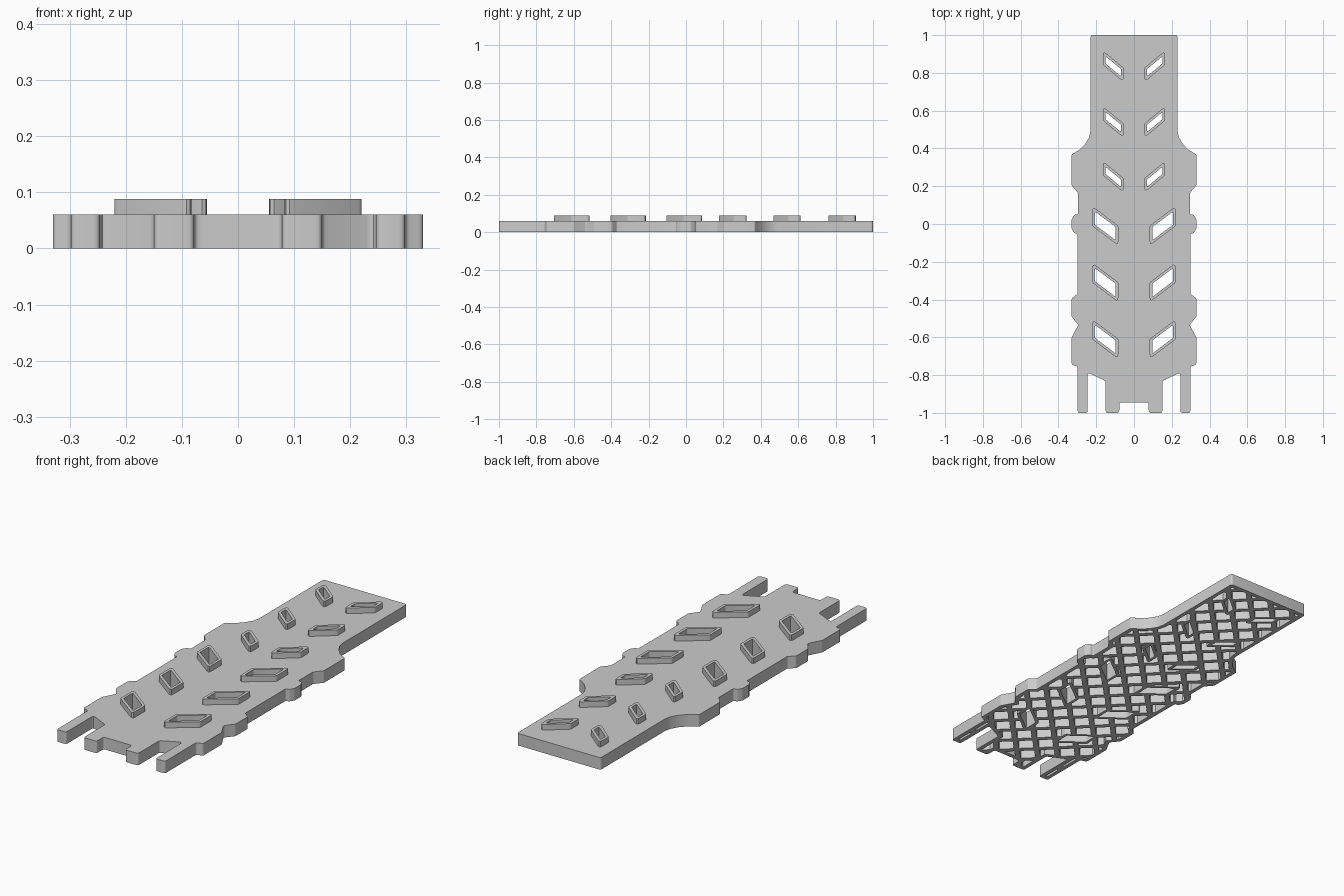
import bpy, bmesh, math
from mathutils import Vector

if "Cube" in bpy.data.objects:
    bpy.data.objects.remove(bpy.data.objects["Cube"])

THICK, COLLAR_TOP, POCKET_TOP = 0.06, 0.088, 0.046
RIM, PITCH, RIB = 0.02, 0.095, 0.025


def signed_area(pts):
    return sum(a.x * b.y - b.x * a.y for a, b in zip(pts, pts[1:] + pts[:1])) / 2


def inset(pts, d):
    """Mitred inward offset of a counter-clockwise loop."""
    out = []
    for i, p in enumerate(pts):
        a = (p - pts[i - 1]).normalized()
        b = (pts[(i + 1) % len(pts)] - p).normalized()
        na, nb = Vector((-a.y, a.x)), Vector((-b.y, b.x))
        out.append(p + (na + nb) * d / (1 + na.dot(nb)))
    return out


def fillet(pts, radius, steps=4):
    """Round every noticeable corner of a loop."""
    out = []
    for i, p in enumerate(pts):
        u, v = pts[i - 1] - p, pts[(i + 1) % len(pts)] - p
        turn = math.pi - u.angle(v)
        if turn < math.radians(25):
            out.append(p)
            continue
        t = min(radius * math.tan(turn / 2), 0.42 * u.length, 0.42 * v.length)
        a, b = p + u.normalized() * t, p + v.normalized() * t
        for k in range(steps + 1):
            s = k / steps
            out.append(a * (1 - s) ** 2 + p * 2 * s * (1 - s) + b * s * s)
    return out


def prisms(name, loops, z0, z1):
    """One object holding an upright prism for each loop."""
    bm = bmesh.new()
    for loop in loops:
        lo = [bm.verts.new((p.x, p.y, z0)) for p in loop]
        hi = [bm.verts.new((p.x, p.y, z1)) for p in loop]
        bm.faces.new(lo[::-1])
        bm.faces.new(hi)
        for i in range(len(lo)):
            j = (i + 1) % len(lo)
            bm.faces.new((lo[i], lo[j], hi[j], hi[i]))
    me = bpy.data.meshes.new(name)
    bm.to_mesh(me)
    bm.free()
    ob = bpy.data.objects.new(name, me)
    bpy.context.collection.objects.link(ob)
    return ob


def combine(ob, tool, operation):
    """Apply a boolean and remove the tool."""
    mod = ob.modifiers.new("cut", 'BOOLEAN')
    mod.operation, mod.object, mod.solver = operation, tool, 'EXACT'
    bpy.context.view_layer.update()
    dg = bpy.context.evaluated_depsgraph_get()
    me = bpy.data.meshes.new_from_object(ob.evaluated_get(dg))
    ob.modifiers.clear()
    ob.data = me
    bpy.data.objects.remove(tool)


# Right half of the panel outline, from the back edge round to the front notch
half = [(0.23, 1), (0.23, 0.49), (0.238, 0.458), (0.258, 0.425), (0.287, 0.394),
        (0.33, 0.368), (0.33, 0.205), (0.297, 0.165), (0.297, 0.05), (0.315, 0.05),
        (0.33, 0.025), (0.33, -0.025), (0.315, -0.05), (0.299, -0.05),
        (0.299, -0.37), (0.33, -0.395), (0.33, -0.49), (0.295, -0.535),
        (0.33, -0.6), (0.33, -0.745), (0.298, -0.755), (0.298, -1), (0.246, -1),
        (0.246, -0.785), (0.15, -0.832), (0.15, -1), (0.078, -1), (0.078, -0.945)]
outline = [Vector(p) for p in half] + [Vector((-x, y)) for x, y in reversed(half)]
if signed_area(outline) < 0:
    outline.reverse()

# Slanted vents: x inner, x outer, side length, half height, centre positions
vents = []
for x0, x1, side, h, centres in ((0.083, 0.22, 0.105, 0.104, (-0.61, -0.31, -0.01)),
                                 (0.055, 0.165, 0.075, 0.083, (0.25, 0.54, 0.835))):
    for c in centres:
        for s in (-1, 1):
            loop = [Vector((s * x, c + y)) for x, y in
                    ((x0, -h), (x1, h - side), (x1, h), (x0, side - h))]
            vents.append(loop if signed_area(loop) > 0 else loop[::-1])
collars = [fillet(v, 0.012, 3) for v in vents]
holes = [fillet(inset(v, 0.014), 0.004, 2) for v in vents]

# Diagonal lattice of pockets under the panel, kept clear of rim and vents
cells = []
r = (PITCH - RIB) / math.sqrt(2)
g = PITCH / math.sqrt(2)
for i in range(-6, 7):
    for j in range(-16, 17):
        if (i + j) % 2 == 0:
            c = Vector((i * g, j * g))
            cells.append([c + Vector(d) * r for d in ((1, 0), (0, 1), (-1, 0), (0, -1))])
pockets = prisms("pockets", cells, -0.02, POCKET_TOP)
combine(pockets, prisms("rim_limit", [inset(outline, RIM)], -0.03, 0.055), 'INTERSECT')
combine(pockets, prisms("vent_limit", collars, -0.05, 0.1), 'DIFFERENCE')

# Panel with raised vent collars, through holes and pocketed underside
panel = prisms("vented_panel", [fillet(outline, 0.012)], 0, THICK)
combine(panel, prisms("collars", collars, 0.052, COLLAR_TOP), 'UNION')
combine(panel, pockets, 'DIFFERENCE')
combine(panel, prisms("holes", holes, -0.1, 0.2), 'DIFFERENCE')

grey = bpy.data.materials.new("plain_grey")
grey.diffuse_color = (0.6, 0.6, 0.6, 1)
grey.use_nodes = True
grey.node_tree.nodes["Principled BSDF"].inputs["Base Color"].default_value = grey.diffuse_color
panel.data.materials.clear()
panel.data.materials.append(grey)
for poly in panel.data.polygons:
    poly.material_index = 0

bpy.ops.object.select_all(action='DESELECT')
panel.select_set(True)
bpy.context.view_layer.objects.active = panel
bpy.ops.object.shade_smooth_by_angle(angle=math.radians(30))
